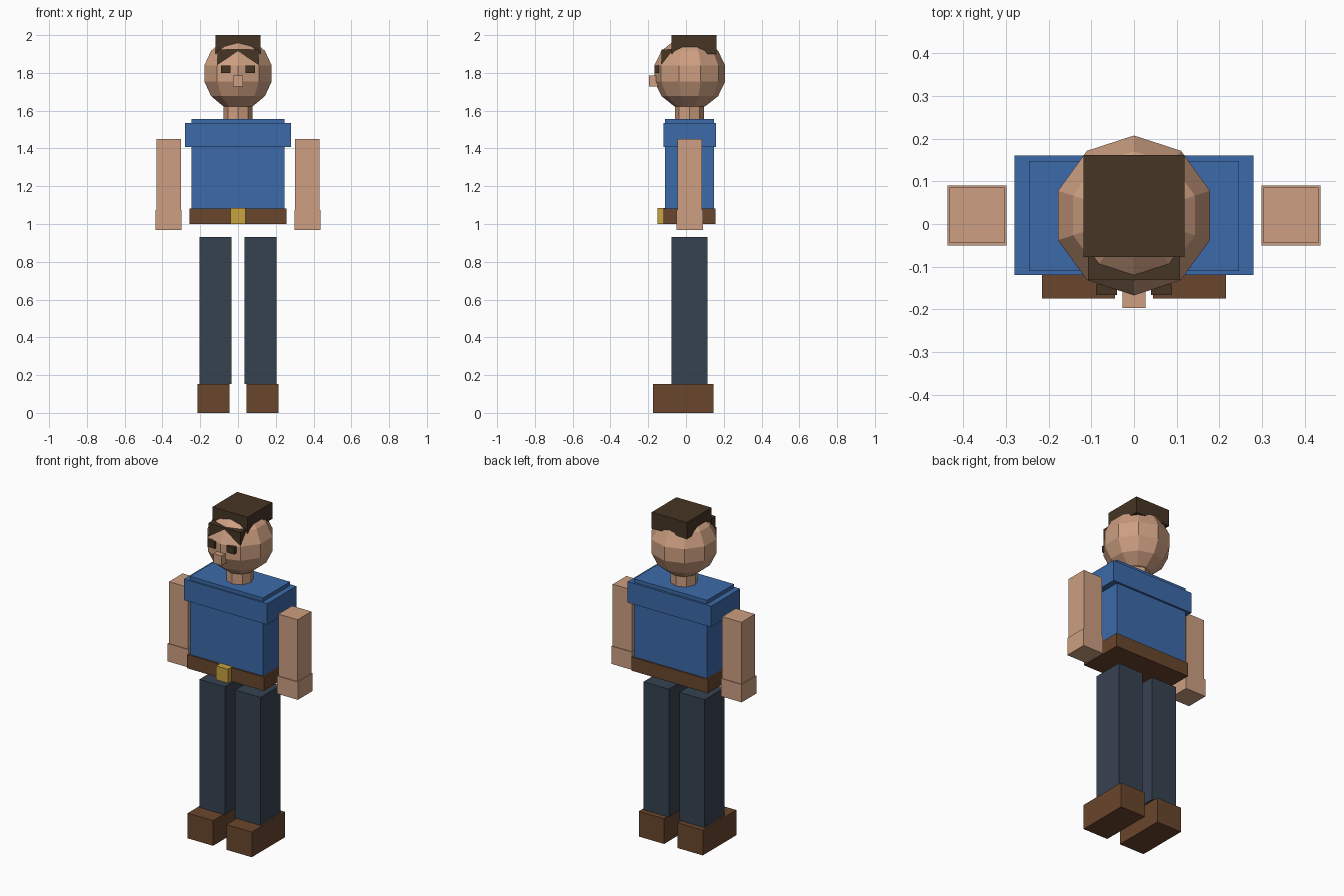
import bpy
import bmesh
from mathutils import Matrix, Vector

cube = bpy.data.objects.get("Cube")
if cube:
    bpy.data.objects.remove(cube, do_unlink=True)


def material(name, *srgb):
    linear = [((c / 255 + 0.055) / 1.055) ** 2.4 for c in srgb] + [1]
    mat = bpy.data.materials.new(name)
    mat.use_nodes = True
    mat.diffuse_color = linear
    for node in mat.node_tree.nodes:
        if node.type == 'BSDF_PRINCIPLED':
            node.inputs["Base Color"].default_value = linear
    return mat


skin = material("skin", 205, 159, 129)
shirt_blue = material("shirt blue", 60, 106, 169)
trouser_navy = material("trouser navy", 54, 66, 80)
leather = material("brown leather", 106, 70, 45)
hair_brown = material("dark brown hair", 70, 53, 37)
brass = material("brass", 200, 163, 64)


def finish(name, bm, mat):
    mesh = bpy.data.meshes.new(name)
    bm.to_mesh(mesh)
    bm.free()
    mesh.materials.append(mat)
    obj = bpy.data.objects.new(name, mesh)
    bpy.context.collection.objects.link(obj)
    return obj


def box(name, mat, x, y, z):
    """Box from (low, high) extents on each axis."""
    bm = bmesh.new()
    bmesh.ops.create_cube(bm, size=1)
    low, high = Vector((x[0], y[0], z[0])), Vector((x[1], y[1], z[1]))
    bmesh.ops.scale(bm, vec=high - low, verts=bm.verts)
    bmesh.ops.translate(bm, vec=(low + high) / 2, verts=bm.verts)
    return finish(name, bm, mat)


def centred_box(name, mat, half, y, z):
    return box(name, mat, (-half, half), y, z)


def pair(name, mat, x, y, z):
    """Matching boxes on the left (+x) and right (-x)."""
    box("left_" + name, mat, x, y, z)
    box("right_" + name, mat, (-x[1], -x[0]), y, z)


# Legs and shoes
pair("shoe", leather, (0.045, 0.215), (-0.175, 0.146), (0, 0.153))
pair("leg", trouser_navy, (0.035, 0.205), (-0.077, 0.114), (0.153, 0.93))

# Torso
centred_box("belt", leather, 0.257, (-0.12, 0.157), (1.0, 1.083))
centred_box("buckle", brass, 0.04, (-0.152, -0.1), (1.0, 1.085))
centred_box("torso", shirt_blue, 0.246, (-0.11, 0.148), (1.02, 1.557))
centred_box("shoulders", shirt_blue, 0.28, (-0.12, 0.16), (1.408, 1.535))

# Arms and hands
pair("arm", skin, (0.303, 0.432), (-0.045, 0.086), (1.075, 1.45))
pair("hand", skin, (0.298, 0.437), (-0.05, 0.09), (0.967, 1.075))

# Neck
bm = bmesh.new()
bmesh.ops.create_cone(bm, cap_ends=True, segments=8, radius1=0.076,
                      radius2=0.076, depth=0.14,
                      matrix=Matrix.Translation((0, 0.018, 1.58)))
finish("neck", bm, skin)

# Faceted head
bm = bmesh.new()
bmesh.ops.create_uvsphere(bm, u_segments=10, v_segments=7, radius=0.192,
                          matrix=Matrix.Translation((0, 0.02, 1.797)))
finish("head", bm, skin)

# Face and hair
pair("eye", hair_brown, (0.04, 0.089), (-0.166, -0.142), (1.8, 1.84))
centred_box("nose", skin, 0.027, (-0.197, -0.142), (1.728, 1.787))
centred_box("hair", hair_brown, 0.118, (-0.077, 0.161), (1.9, 2.0))
centred_box("fringe", hair_brown, 0.108, (-0.131, -0.07), (1.84, 1.925))
